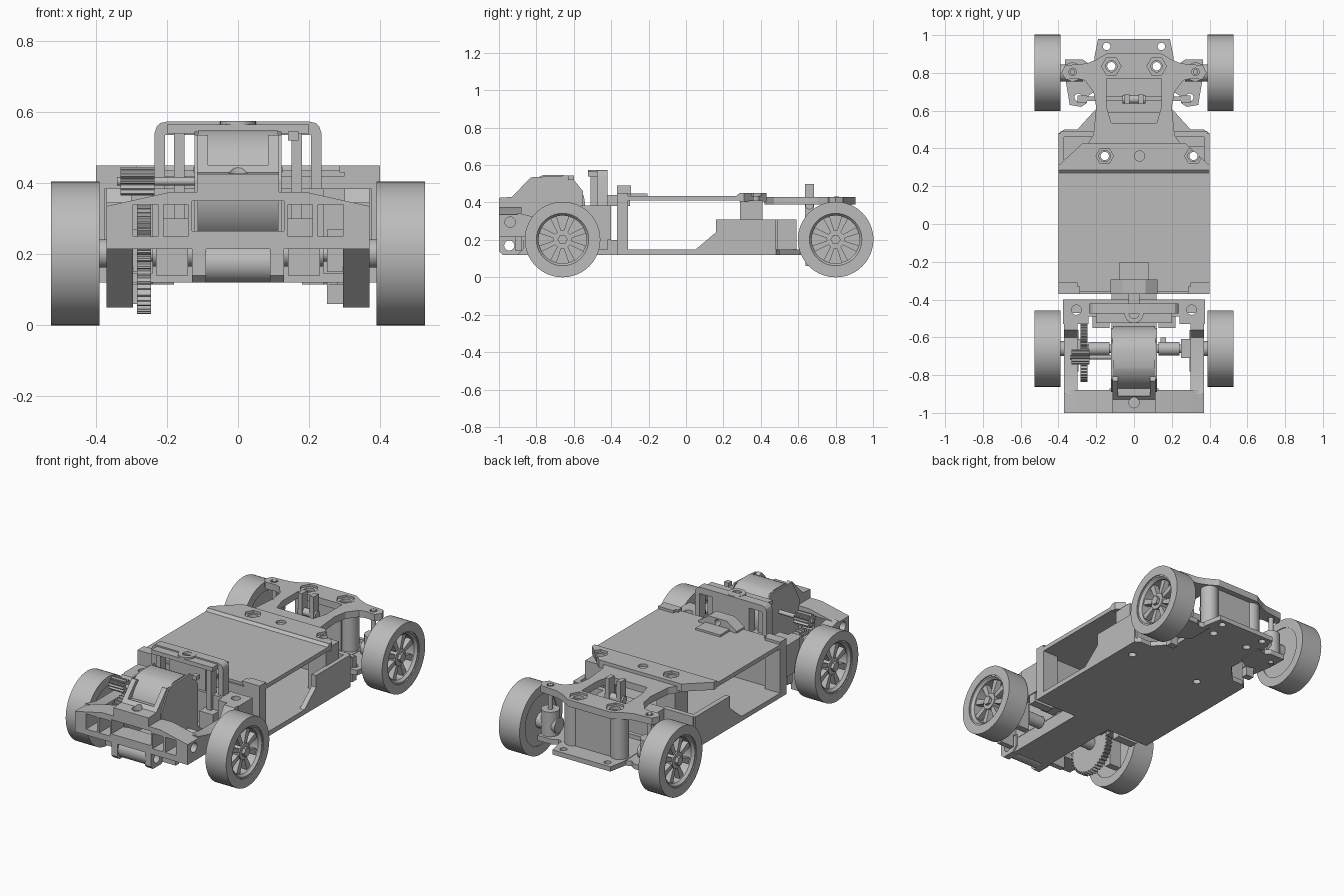
import bpy, bmesh, math
from mathutils import Vector, Matrix

old = bpy.data.objects.get("Cube")
if old:
    bpy.data.objects.remove(old)

GREY = bpy.data.materials.new("grey_plastic")
GREY.use_nodes = True
GREY.diffuse_color = (0.5, 0.5, 0.5, 1)
GREY.node_tree.nodes["Principled BSDF"].inputs["Base Color"].default_value = (0.5, 0.5, 0.5, 1)
SIDES = ((1, "left"), (-1, "right"))


def finish(name, bm):
    bmesh.ops.recalc_face_normals(bm, faces=bm.faces)
    me = bpy.data.meshes.new(name)
    bm.to_mesh(me)
    bm.free()
    me.materials.append(GREY)
    ob = bpy.data.objects.new(name, me)
    bpy.context.collection.objects.link(ob)
    return ob


def prism(name, pts, axis, a, b):
    """Extrude a 2D outline along an axis: x takes (y,z), y takes (x,z), z takes (x,y)."""
    place = {"x": lambda p, t: (t, *p), "y": lambda p, t: (p[0], t, p[1]), "z": lambda p, t: (*p, t)}[axis]
    bm = bmesh.new()
    face = bm.faces.new([bm.verts.new(place(p, a)) for p in pts])
    new = bmesh.ops.extrude_face_region(bm, geom=[face])["geom"]
    move = Vector(place((0, 0), b - a))
    bmesh.ops.translate(bm, vec=move, verts=[v for v in new if isinstance(v, bmesh.types.BMVert)])
    return finish(name, bm)


def box(name, x, y, z):
    return prism(name, [(x[0], y[0]), (x[1], y[0]), (x[1], y[1]), (x[0], y[1])], "z", *z)


def disc(name, c, r, axis, a, b, n=32):
    pts = [(c[0] + r * math.cos(math.tau * i / n), c[1] + r * math.sin(math.tau * i / n)) for i in range(n)]
    return prism(name, pts, axis, a, b)


def mirrored(half):
    return half + [(-x, v) for x, v in reversed(half)]


def cut(ob, cutters):
    for c in cutters:
        m = ob.modifiers.new("cut", "BOOLEAN")
        m.operation, m.solver, m.object = "DIFFERENCE", "EXACT", c
        bpy.context.view_layer.objects.active = ob
        bpy.ops.object.modifier_apply(modifier=m.name)
        bpy.data.objects.remove(c)


def holes(spots, r, a, b, n=24):
    return [disc("cutter", p, r, "z", a, b, n) for p in spots]


def lathe(name, profile, s, y, z):
    """Revolve a closed (x, radius) profile about a sideways axle."""
    bm = bmesh.new()
    n = 64
    rings = [[bm.verts.new((s * x, y + r * math.cos(math.tau * i / n), z + r * math.sin(math.tau * i / n)))
              for i in range(n)] for x, r in profile]
    for k, ring in enumerate(rings):
        nxt = rings[(k + 1) % len(rings)]
        for i in range(n):
            bm.faces.new((ring[i], ring[(i + 1) % n], nxt[(i + 1) % n], nxt[i]))
    return finish(name, bm)


# Wheels: tyre, rim barrel, back disc, spokes and hub
AXLE_Z = 0.202
for end, y in (("front", -0.66), ("rear", 0.8)):
    for s, side in SIDES:
        tag = f"{end}_{side}_"
        lathe(tag + "tyre", [(.39, .148), (.39, .202), (.526, .202), (.526, .148)], s, y, AXLE_Z)
        lathe(tag + "rim", [(.395, .128), (.395, .148), (.52, .148), (.52, .14), (.505, .128)], s, y, AXLE_Z)
        disc(tag + "back_disc", (y, AXLE_Z), .135, "x", s * .395, s * .42, 48)
        disc(tag + "hub", (y, AXLE_Z), .048, "x", s * .41, s * .505)
        disc(tag + "wheel_nut", (y, AXLE_Z), .027, "x", s * .5, s * .522, 6)
        for i in range(8):
            spoke = prism(tag + "spoke", [(-.010, .03), (.010, .03), (.018, .133), (-.018, .133)],
                          "x", s * .465, s * .498)
            spoke.data.transform(Matrix.Translation((0, y, AXLE_Z)) @ Matrix.Rotation(math.tau * (i + .5) / 8, 4, "X"))

# Floor pan with the lower rear bumper and its screw holes
DECK_SCREWS = [(.12, .835), (-.12, .835)]
BAR_SCREWS = [(-.155, .36), (.315, .36)]
floor = prism("floor_pan", mirrored([(.4, -.37), (.4, .48), (.37, .5), (.3, .5), (.2, .61),
                                     (.21, .88), (.19, .98)]), "z", .12, .148)
cut(floor, holes([(.145, .94), (-.145, .94)], .02, 0, .3) + holes(BAR_SCREWS + DECK_SCREWS, .022, 0, .3))

# Tray side walls, front wall, rear walls and screw posts
WALL = [(-.35, .12), (.48, .12), (.48, .31), (.16, .31), (.16, .24), (.05, .148), (-.35, .148)]
for s, side in SIDES:
    prism(side + "_tray_wall", WALL, "x", s * .37, s * .4)
    box(side + "_rear_wall", sorted((s * .19, s * .39)), (.46, .49), (.14, .31))
    box(side + "_front_post", sorted((s * .3, s * .4)), (-.37, -.31), (.14, .45))
for x, y in BAR_SCREWS:
    post = box("screw_post", (x - .06, x + .06), (y - .07, y + .05), (.14, .41))
    cut(post, holes([(x, y)], .022, .1, .5))
box("tray_front_wall", (-.32, .32), (-.37, -.34), (.14, .42))
box("servo_block", (-.2, .2), (.48, .59), (.14, .31))

# Battery cover and the socket block on it
box("battery_cover", (-.4, .4), (-.36, .275), (.41, .435))
for s, side in SIDES:
    box(side + "_cover_tab", sorted((s * .285, s * .4)), (-.37, -.33), (.43, .45))
socket = prism("socket_block", mirrored([(.125, .43), (.125, .445), (.06, .49)]), "y", -.37, -.295)
cut(socket, [disc("cutter", (0, .465), .018, "y", -.5, -.1)])
box("socket_foot", (-.08, .08), (-.3, -.205), (.43, .447))

# Crossbar behind the cover, with a sloped front lip
bar = prism("deck_crossbar", mirrored([(.4, .285), (.4, .31), (.27, .43)]), "z", .405, .45)
cut(bar, holes(BAR_SCREWS, .03, .3, .6) + holes(BAR_SCREWS, .047, .435, .6, 6)
    + holes([(.03, .36)], .027, .435, .6))
prism("crossbar_lip", [(.268, .41), (.268, .434), (.286, .45), (.286, .41)], "x", -.4, .4)

# Rear upper deck with pocket, hex seats and kingpin eyes
deck = prism("rear_upper_deck", mirrored([
    (.25, .42), (.215, .47), (.2, .62), (.215, .7), (.26, .76), (.3, .77), (.36, .765), (.385, .80), (.365, .84),
    (.25, .85), (.2, .87), (.14, .905)]), "z", .39, .43)
cut(deck, [prism("cutter", mirrored([(.12, .535), (.145, .62), (.145, .77)]), "z", .3, .5)]
    + holes(DECK_SCREWS, .03, .3, .5)
    + holes(DECK_SCREWS, .052, .418, .5, 6)
    + holes([(s * .325, .805) for s in (1, -1)], .02, .3, .5))
for s, side in SIDES:
    # Steering columns, wishbones, knuckles and stub axles
    disc(side + "_kingpin", (s * .325, .805), .014, "z", .1, .432, 20)
    column = disc(side + "_rear_column", (s * .15, .835), .05, "z", .14, .4)
    cut(column, holes(DECK_SCREWS, .022, .1, .5))
    arm = prism(side + "_wishbone", [(s * .18, .72), (s * .24, .68), (s * .25, .64), (s * .28, .62), (s * .34, .63),
                                     (s * .36, .75), (s * .365, .87), (s * .27, .87), (s * .24, .85), (s * .18, .87)],
                "z", .115, .145)
    cut(arm, holes([(s * .295, .67)], .02, 0, .3))
    disc(side + "_knuckle", (s * .325, .805), .05, "z", .145, .29)
    disc(side + "_stub_axle", (.8, AXLE_Z), .045, "x", s * .27, s * .42)
    box(side + "_steering_stop", sorted((s * .25, s * .3)), (.64, .68), (.06, .2))
    box(side + "_servo_post", sorted((s * .025, s * .05)), (.635, .685), (.15, .5))
body = box("rear_body", (-.13, .13), (.78, .87), (.14, .4))
cut(body, holes(DECK_SCREWS, .022, .1, .5))
box("tie_rod", (-.3, .3), (.65, .675), (.18, .205))
disc("servo_shaft", (.66, .385), .022, "x", -.06, .06)

# Motor pod: spine, rails and the cross block
box("pod_spine", (-.12, .12), (-.9, -.36), (.12, .2))
box("pod_link", (-.03, .03), (-.45, -.3), (.38, .44))
cross = box("pod_cross_block", (-.375, .375), (-.53, -.4), (.2, .385))
cut(cross, holes([(.305, -.455), (-.305, -.455)], .026, .1, .6) + [
    box("cutter", (-.24, .24), (-.6, -.49), (.1, .5))])
for s, side in SIDES:
    prism(side + "_pod_rail", [(-.9, .215), (-.8, .215), (-.8, .27), (-.52, .27), (-.52, .385), (-.56, .385),
                               (-.6, .32), (-.8, .32), (-.9, .345)], "x", s * .3, s * .37)
    prism(side + "_axle_guard", [(-.78, .215), (-.6, .05), (-.56, .05), (-.56, .215)], "x", s * .295, s * .37)
    box(side + "_axle_carrier", sorted((s * .25, s * .30)), (-.71, -.61), (.15, .27))
    box(side + "_pod_side_lug", sorted((s * .24, s * .37)), (-.47, -.42), (.145, .21))

# Front bumper with windows and blind side holes
bumper = prism("front_bumper", mirrored([(.37, .215), (.37, .335), (.19, .375)]), "y", -1, -.88)
slots = [box("cutter", (-.13, .13), (-1.1, -.8), (.265, .35))]
for s in (1, -1):
    slots.append(disc("cutter", (-.94, .295), .028, "x", s * .33, s * .5))
    for a, b in ((.14, .21), (.225, .295)):
        slots.append(box("cutter", sorted((s * a, s * b)), (-1.1, -.8), (.25, .34)))
cut(bumper, slots)
for s, side in SIDES:
    lug = prism(side + "_bumper_lug", [(-1, .22), (-1, .14), (-.98, .12), (-.9, .12), (-.87, .15), (-.87, .22)],
                "x", s * .09, s * .13)
    cut(lug, [disc("cutter", (-.945, .17), .027, "x", -.2, .2)])
    box(side + "_lower_lug", sorted((s * .14, s * .23)), (-.912, -.88), (.14, .22))
roller = disc("bumper_roller", (-.94, .175), .055, "x", -.09, .09)
cut(roller, [disc("cutter", (-.945, .17), .027, "x", -.2, .2)])

# Hood bracket, motor can and cheeks
hood = prism("hood_bracket", [(-1, .37), (-1, .425), (-.93, .43), (-.83, .535), (-.8, .52), (-.89, .41), (-.89, .37)],
             "x", -.115, .115)
cut(hood, holes([(0, -.945)], .028, .405, .6) + [box("cutter", (-.085, .085), (-.91, -.8), (.44, .6))])
motor = disc("motor_can", (-.71, .385), .17, "x", -.112, .112, 48)
cut(motor, [box("cutter", (-.3, .3), (-1, -.4), (.548, .7))])
for s, side in SIDES:
    prism(side + "_motor_cheek", [(-.89, .2), (-.89, .41), (-.82, .535), (-.62, .545), (-.55, .46), (-.55, .2)],
          "x", s * .112, s * .122)

# Tall arch with rods and boss
arch = prism("pod_arch", mirrored([(.235, .2), (.235, .54), (.229, .558), (.218, .569), (.2, .573)]), "y", -.475, -.42)
cut(arch, [box("cutter", sorted((s * .12, s * .205)), (-.6, -.3), (.385, .535)) for s in (1, -1)])
box("arch_top", (-.2, .2), (-.525, -.42), (.54, .565))
boss = disc("arch_boss", (0, -.475), .05, "z", .54, .575)
cut(boss, holes([(0, -.475)], .026, .56, .7))
for s, side in SIDES:
    box(side + "_arch_rod", sorted((s * .15, s * .18)), (-.51, -.46), (.25, .54))
    box(side + "_arch_foot", sorted((s * .13, s * .22)), (-.55, -.46), (.2, .3))
box("arch_clip", (.14, .17), (-.63, -.6), (.52, .545))

# Drive axle and gears
disc("drive_axle", (-.66, AXLE_Z), .022, "x", -.42, .42)
for s, side in SIDES:
    disc(side + "_axle_collar", (-.66, AXLE_Z), .036, "x", s * .13, s * .24)
    disc(side + "_axle_spacer", (-.66, AXLE_Z), .04, "x", s * .36, s * .4)
disc("motor_shaft", (-.705, .405), .012, "x", -.34, -.1, 16)


def gear(name, c, r, depth, teeth, a, b):
    pts = []
    for i in range(teeth * 4):
        t, q = math.tau * i / (teeth * 4), r if i % 4 < 2 else r - depth
        pts.append((c[0] + q * math.cos(t), c[1] + q * math.sin(t)))
    return prism(name, pts, "x", a, b)


gear("spur_gear", (-.68, .188), .156, .014, 44, -.284, -.245)
gear("pinion", (-.705, .405), .04, .012, 12, -.33, -.235)

# Shade curved surfaces smooth and keep the edges sharp
bpy.ops.object.select_all(action="DESELECT")
for ob in bpy.context.scene.objects:
    if ob.type == "MESH":
        ob.select_set(True)
        bpy.context.view_layer.objects.active = ob
bpy.ops.object.shade_smooth_by_angle(angle=math.radians(25))
